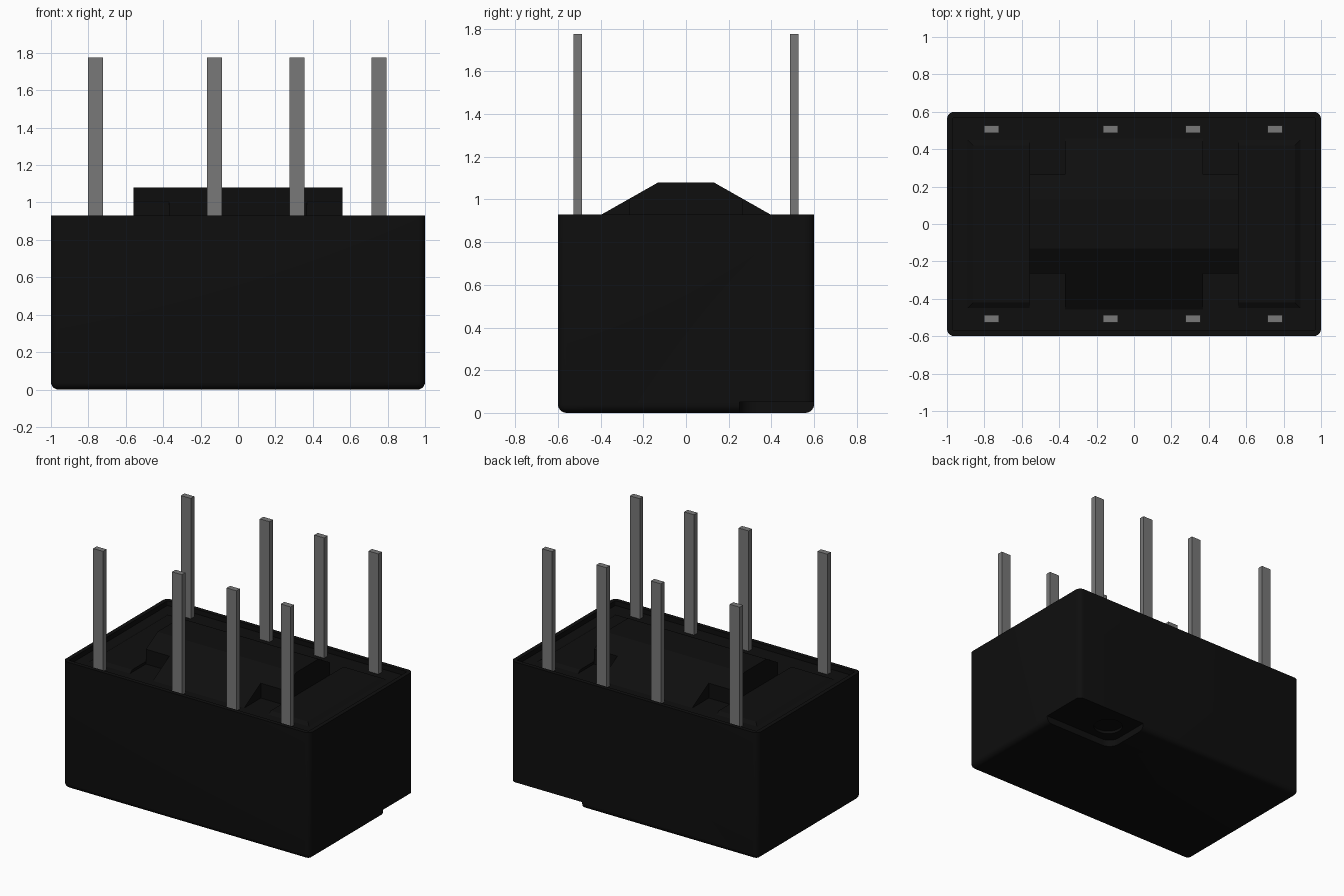
import bpy, bmesh, math
from mathutils import Matrix

cube = bpy.data.objects.get("Cube")
if cube:
    bpy.data.objects.remove(cube, do_unlink=True)


def make_material(name, rgb, rough):
    m = bpy.data.materials.new(name)
    m.use_nodes = True
    m.diffuse_color = (*rgb, 1)
    bsdf = m.node_tree.nodes["Principled BSDF"]
    bsdf.inputs["Base Color"].default_value = (*rgb, 1)
    bsdf.inputs["Roughness"].default_value = rough
    return m


BLACK = make_material("black plastic", (0.0045, 0.0045, 0.0045), 0.6)
GREY = make_material("grey metal", (0.19, 0.19, 0.19), 0.5)


def finish(name, bm, mat):
    bmesh.ops.recalc_face_normals(bm, faces=bm.faces)
    mesh = bpy.data.meshes.new(name)
    bm.to_mesh(mesh)
    bm.free()
    mesh.materials.append(mat)
    ob = bpy.data.objects.new(name, mesh)
    bpy.context.collection.objects.link(ob)
    return ob


def add_box(bm, x0, x1, y0, y1, z0, z1):
    mat = (Matrix.Translation(((x0 + x1) / 2, (y0 + y1) / 2, (z0 + z1) / 2))
           @ Matrix.Diagonal((x1 - x0, y1 - y0, z1 - z0, 1)))
    return bmesh.ops.create_cube(bm, size=1, matrix=mat)["verts"]


def add_prism(bm, profile, x0, x1):
    """Extrude a (y, z) profile along x."""
    face = bm.faces.new([bm.verts.new((x0, y, z)) for y, z in profile])
    new = bmesh.ops.extrude_face_region(bm, geom=[face])["geom"]
    bmesh.ops.translate(bm, vec=(x1 - x0, 0, 0),
                        verts=[v for v in new if isinstance(v, bmesh.types.BMVert)])


def cut(target, cutter):
    mod = target.modifiers.new("cut", 'BOOLEAN')
    mod.operation, mod.solver, mod.object = 'DIFFERENCE', 'EXACT', cutter
    bpy.ops.object.select_all(action='DESELECT')
    bpy.context.view_layer.objects.active = target
    target.select_set(True)
    bpy.ops.object.modifier_apply(modifier=mod.name)
    bpy.data.objects.remove(cutter, do_unlink=True)


RIM, FLOOR, TOP = 0.93, 0.895, 1.08

# Case: rounded upright and bottom edges, sharp rim, sunken top panel
bm = bmesh.new()
add_box(bm, -1, 1, -0.6, 0.6, 0, RIM)
edges = [e for e in bm.edges if min(v.co.z for v in e.verts) < 0.01]
bmesh.ops.bevel(bm, geom=edges, offset=0.04, segments=5, profile=0.5, affect='EDGES')
top = [f for f in bm.faces if f.normal.z > 0.9 and f.calc_center_median().z > RIM - 0.01]
bmesh.ops.inset_region(bm, faces=top, thickness=0.03, use_even_offset=True)
new = bmesh.ops.extrude_face_region(bm, geom=top)["geom"]
bmesh.ops.delete(bm, geom=top, context='FACES_ONLY')
bmesh.ops.translate(bm, vec=(0, 0, FLOOR - RIM),
                    verts=[v for v in new if isinstance(v, bmesh.types.BMVert)])
case = finish("case", bm, BLACK)

# Corner pocket underneath, with a rounded inner corner
bm = bmesh.new()
add_box(bm, 0.42, 1.2, 0.25, 0.8, -0.2, 0.05)
edges = [e for e in bm.edges if all(v.co.x < 0.5 and v.co.y < 0.3 for v in e.verts)]
bmesh.ops.bevel(bm, geom=edges, offset=0.08, segments=6, profile=0.5, affect='EDGES')
cut(case, finish("pocket_cutter", bm, BLACK))

# Round dimple in the pocket
bm = bmesh.new()
bmesh.ops.create_cone(bm, cap_ends=True, segments=32, radius1=0.1, radius2=0.1,
                      depth=0.2, matrix=Matrix.Translation((0.58, 0.41, -0.03)))
cut(case, finish("dimple_cutter", bm, BLACK))
bpy.ops.object.shade_smooth_by_angle(angle=math.radians(35))

# Raised ridge: full length in the middle, shorter wings on both sides
bm = bmesh.new()
slope = 0.15 / 0.265
low_y = 0.13 + (TOP - FLOOR) / slope
wing_y = 0.265
wing_z = TOP - (wing_y - 0.13) * slope
add_prism(bm, [(-low_y, FLOOR), (low_y, FLOOR), (0.13, TOP), (-0.13, TOP)], -0.37, 0.37)
for s in (-1, 1):
    add_prism(bm, [(-wing_y, FLOOR), (wing_y, FLOOR), (wing_y, wing_z),
                   (0.13, TOP), (-0.13, TOP), (-wing_y, wing_z)], s * 0.37, s * 0.56)
finish("top_ridge", bm, BLACK)

# Low side panels with sloped borders
for s, side in ((-1, "right"), (1, "left")):
    bm = bmesh.new()
    verts = add_box(bm, min(s * 0.56, s * 0.89), max(s * 0.56, s * 0.89),
                    -0.45, 0.45, FLOOR, FLOOR + 0.018)
    for v in verts:
        if v.co.z > FLOOR + 0.01:
            v.co.y *= 0.42 / 0.45
            if abs(v.co.x) > 0.8:
                v.co.x = s * 0.86
    finish("side_panel_" + side, bm, BLACK)

# Two rows of four terminal pins
for row, y in (("front", -0.507), ("back", 0.507)):
    for i, x in enumerate((-0.763, -0.125, 0.316, 0.755)):
        bm = bmesh.new()
        add_box(bm, x - 0.04, x + 0.04, y - 0.02, y + 0.02, FLOOR - 0.01, 1.775)
        finish(f"pin_{row}_{i + 1}", bm, GREY)
